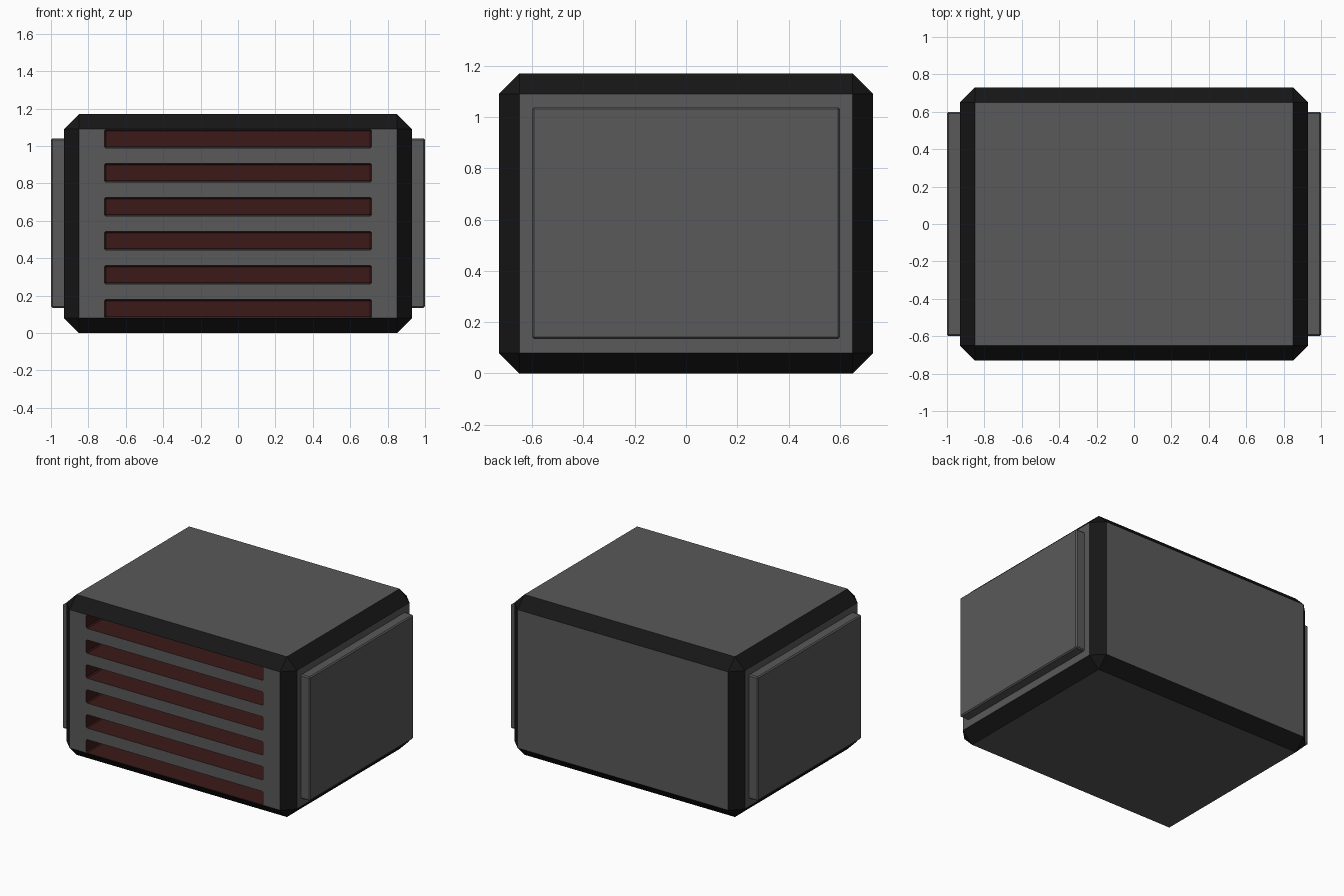
import bpy, bmesh
from mathutils import Vector

if "Cube" in bpy.data.objects:
    bpy.data.objects.remove(bpy.data.objects["Cube"])


def material(name, rgb):
    m = bpy.data.materials.new(name)
    m.diffuse_color = (*rgb, 1)
    m.use_nodes = True
    m.node_tree.nodes["Principled BSDF"].inputs["Base Color"].default_value = m.diffuse_color
    return m


GREY = material("grey_metal", (0.1, 0.1, 0.1))
BLACK = material("black_trim", (0.008, 0.008, 0.008))
RED = material("dark_red", (0.045, 0.01, 0.01))


def add_box(bm, lo, hi, bevel):
    """Chamfered box between two corners, added to bm."""
    lo, hi = Vector(lo), Vector(hi)
    part = bmesh.new()
    bmesh.ops.create_cube(part, size=1)
    for v in part.verts:
        v.co = Vector([a + (c + 0.5) * (b - a) for a, b, c in zip(lo, hi, v.co)])
    bmesh.ops.bevel(part, geom=part.edges[:], offset=bevel, segments=1,
                    affect='EDGES', profile=0.5)
    tmp = bpy.data.meshes.new("tmp")
    part.to_mesh(tmp)
    part.free()
    bm.from_mesh(tmp)
    bpy.data.meshes.remove(tmp)


def finish(name, bm, mats):
    bmesh.ops.recalc_face_normals(bm, faces=bm.faces[:])
    me = bpy.data.meshes.new(name)
    bm.to_mesh(me)
    bm.free()
    for m in mats:
        me.materials.append(m)
    ob = bpy.data.objects.new(name, me)
    bpy.context.collection.objects.link(ob)
    return ob


# Main housing: grey faces, black chamfers
bm = bmesh.new()
add_box(bm, (-0.93, -0.73, 0), (0.93, 0.73, 1.17), 0.08)
bm.normal_update()
for f in bm.faces:
    f.material_index = 0 if max(abs(c) for c in f.normal) > 0.99 else 1
housing = finish("housing", bm, [GREY, BLACK])

# Six front vent slots, cut with a red lining
bm = bmesh.new()
for i in range(6):
    z = 0.1305 + i * 0.1818
    add_box(bm, (-0.715, -0.9, z - 0.049), (0.715, -0.43, z + 0.049), 0.008)
cutter = finish("vent_cutter", bm, [RED])
cutter.hide_render = True

cut = housing.modifiers.new("vents", 'BOOLEAN')
cut.operation = 'DIFFERENCE'
cut.solver = 'EXACT'
cut.material_mode = 'TRANSFER'
cut.object = cutter

# Bake the cut and drop the cutter
dg = bpy.context.evaluated_depsgraph_get()
baked = bpy.data.meshes.new_from_object(housing.evaluated_get(dg))
housing.modifiers.clear()
housing.data = baked
bpy.data.objects.remove(cutter)

# Raised side panels
for name, s in (("right_side_panel", 1), ("left_side_panel", -1)):
    bm = bmesh.new()
    xs = sorted((s * 0.90, s * 1.0))
    add_box(bm, (xs[0], -0.6, 0.135), (xs[1], 0.6, 1.04), 0.008)
    finish(name, bm, [GREY])
